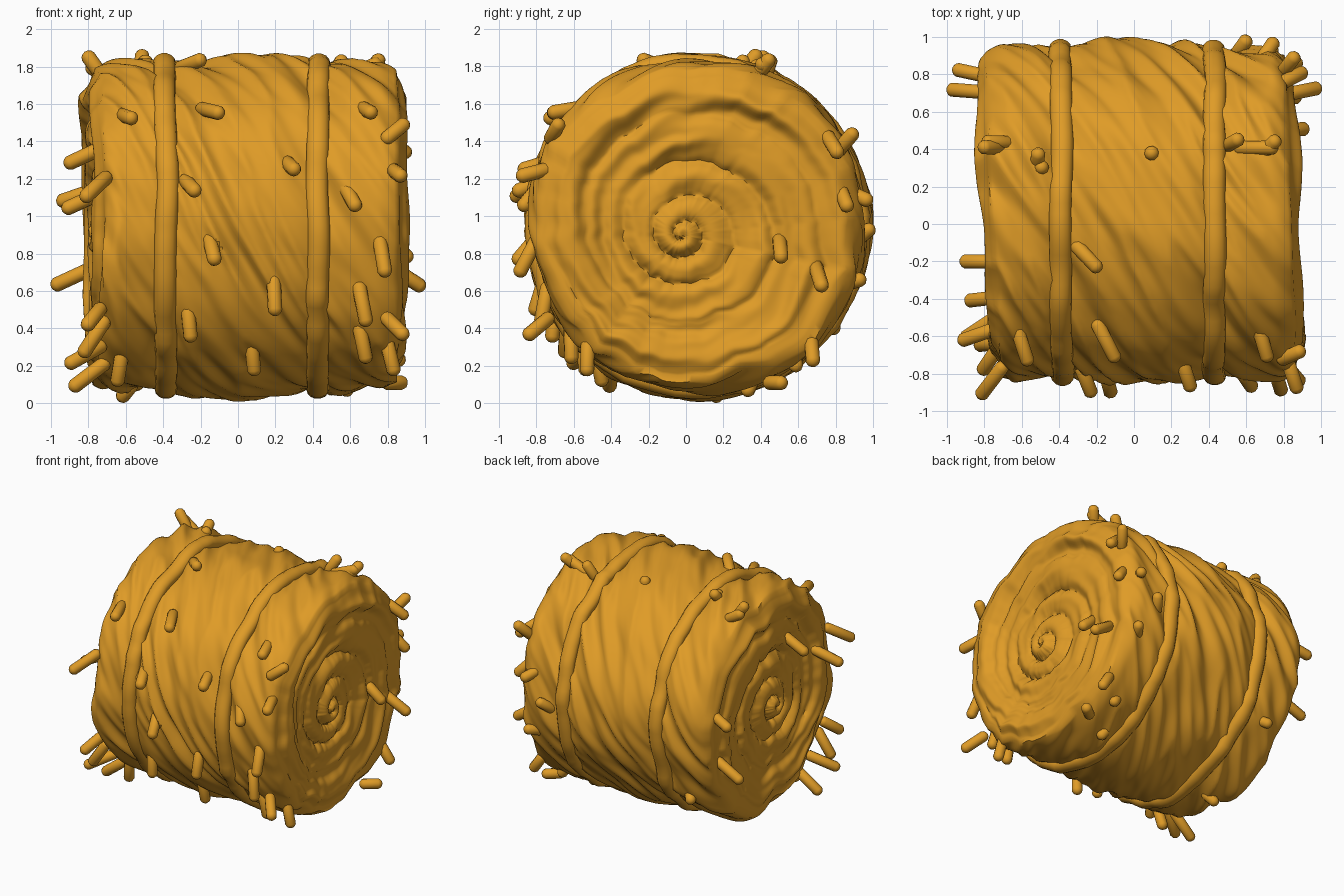
import bpy, bmesh, math, random
from math import sin, cos, pi, radians
from mathutils import Vector, noise

cube = bpy.data.objects.get("Cube")
if cube:
    bpy.data.objects.remove(cube, do_unlink=True)

CY, CZ, R = 0.055, 0.95, 0.905     # bale axis and radius
LEFT_END, RIGHT_END = -0.81, 0.88
STRAPS = (-0.39, 0.43)

straw = bpy.data.materials.new("golden straw")
COLOUR = (0.74, 0.33, 0.02, 1)
straw.diffuse_color = COLOUR
straw.use_nodes = True
straw.node_tree.nodes["Principled BSDF"].inputs["Base Color"].default_value = COLOUR


def finish(name, bm, angle):
    bmesh.ops.recalc_face_normals(bm, faces=bm.faces[:])
    mesh = bpy.data.meshes.new(name)
    bm.to_mesh(mesh)
    bm.free()
    mesh.materials.append(straw)
    obj = bpy.data.objects.new(name, mesh)
    bpy.context.collection.objects.link(obj)
    bpy.ops.object.select_all(action="DESELECT")
    obj.select_set(True)
    bpy.context.view_layer.objects.active = obj
    bpy.ops.object.shade_smooth_by_angle(angle=radians(angle))


def around(x, a, r, shift=0):
    """Point round the bale axis; angle runs from the top towards the front."""
    return Vector((x, CY - 0.08 * shift - r * sin(a), CZ - 0.05 * shift + r * cos(a)))


def fold(x, a, twist, freq, stretch, seed):
    """Noise drawn out along helical lines, periodic in the angle."""
    t = a - twist * x
    return noise.noise(Vector((freq * cos(t), freq * sin(t) + seed, stretch * x)))


def barrel_radius(x, a):
    r = R - 0.014 + 0.02 * math.exp(-((x - 0.04) / 0.2) ** 2)
    r += 0.03 * fold(x, a, 0.3, 1.6, 2, 3)
    r += 0.045 * (0.4 - 2 * abs(fold(x, a, 1.9, 3, 2, 9)))
    r += 0.02 * fold(x, a, 1.4, 5, 3.5, 20)
    r += 0.012 * fold(x, a, 1.6, 9, 6, 31)
    for s in STRAPS:                # grooves pressed in beside the straps
        r -= 0.025 * math.exp(-((x - s) / 0.08) ** 2)
    return r


def cap_height(r, a):
    """Dished end with rolled spiral ridges and a raised core."""
    spot = Vector((1.8 * r * cos(a), 1.8 * r * sin(a), 5))
    wobble = noise.noise(spot)
    phase = 2 * pi * (r / 0.075) ** 0.63 + a + 2.5 * wobble * min(1, 2 * r)
    ridge = abs(sin(phase / 2)) ** 0.7 - 0.7
    strength = 0.075 * min(1, r / 0.04) * (0.85 + 0.9 * noise.noise(spot * 1.5))
    strength *= 1 - 0.55 * min(1, r / 0.7)
    # Loose straw streaks that slope inward across the outer part
    t = a + 4 * r
    streak = noise.noise(Vector((1.5 * cos(t), 1.5 * sin(t), 9 * r))) * min(1, r / 0.5) ** 2
    dish = -0.065 * max(0, 1 - (r / 0.8) ** 2) + 0.05 * max(0, 1 - r / 0.25)
    return strength * ridge + dish + 0.02 * wobble + 0.045 * streak


def slant(x, a, r):
    """Ends lean: the right end in at the front, the left end in at the back."""
    lean = sin(a) * r / R
    if x < 0:
        return (0.05 * lean + 0.02 * abs(lean)) * (x / LEFT_END) ** 2
    return (0.03 * lean - 0.01 * abs(lean)) * (x / RIGHT_END) ** 2


# Rolled bale: one skin running cap, rim, barrel, rim, cap
ANGLES, CAP, BARREL, RIM = 200, 64, 90, 0.06


def skin(row, a):
    if row < CAP or row >= CAP + BARREL:
        side = -1 if row < CAP else 1
        step = row + 1 if side < 0 else 2 * CAP + BARREL - row
        k = step / (CAP + 1)
        end = LEFT_END if side < 0 else RIGHT_END
        edge = barrel_radius(end - side * RIM, a) - 0.065
        lift = cap_height(k * 0.9, a) * min(1, (1 - k) * 6 + 0.3)
        round_off = 0.035 * (max(0, k - 0.85) / 0.15) ** 2
        x = end + side * (lift - round_off) + slant(end, a, k * edge)
        return around(x, a, k * edge, 1 - k)
    k = (row - CAP) / (BARREL - 1)
    x = LEFT_END + 0.045 + k * (RIGHT_END - LEFT_END - 0.09)
    near = min(x - LEFT_END, RIGHT_END - x)
    drop = 0.09 * max(0, 1 - near / 0.15) ** 2
    ragged = 0.03 * noise.noise(Vector((2 * cos(a), 2 * sin(a), x))) * (2 * k - 1)
    return around(x + ragged + slant(x, a, R), a, barrel_radius(x, a) - drop)


def ring_faces(bm, rings, closed):
    count = len(rings)
    for i in range(count if closed else count - 1):
        lower, upper = rings[i], rings[(i + 1) % count]
        n = len(lower)
        for j in range(n):
            k = (j + 1) % n
            bm.faces.new((lower[j], lower[k], upper[k], upper[j]))


bm = bmesh.new()
turns = [2 * pi * j / ANGLES for j in range(ANGLES)]
rings = [[bm.verts.new(skin(i, a)) for a in turns] for i in range(2 * CAP + BARREL)]
ring_faces(bm, rings, False)
for ring in (rings[0], rings[-1]):
    middle = sum((v.co for v in ring), Vector()) / ANGLES
    tip = bm.verts.new(middle)
    for j in range(ANGLES):
        bm.faces.new((ring[j], ring[(j + 1) % ANGLES], tip))
finish("bale_body", bm, 60)

# Two binding straps, following the skin beneath them
for name, sx in zip(("right_strap", "left_strap"), STRAPS):
    bm = bmesh.new()
    rings = []
    for a in turns[::2]:
        x = sx + 0.02 * noise.noise(Vector((2 * cos(a), 2 * sin(a), sx * 9)))
        r = 0.6 * barrel_radius(sx, a) + 0.4 * (R - 0.03)
        ring = []
        for j in range(14):
            m = 2 * pi * j / 14
            ring.append(bm.verts.new(around(x + 0.06 * cos(m), a, r + 0.05 * sin(m))))
        rings.append(ring)
    ring_faces(bm, rings, True)
    finish(name, bm, 60)


# Loose stalks
def stalk(bm, base, tip, thick=0.04):
    axis = tip - base
    made = bmesh.ops.create_uvsphere(bm, u_segments=10, v_segments=7, radius=thick)["verts"]
    turn = axis.to_track_quat("Z", "Y")
    for v in made:
        if v.co.z > 0:
            v.co.z += axis.length - thick
        v.co = base + turn @ v.co


bm = bmesh.new()
# On the barrel: x, degrees from the top, lean along x, lean in degrees
RAISED = (
    (-.62, 47, .06, 8), (-.19, 44, .1, 9), (-.28, 74, .06, 6), (.26, 67, .05, 6),
    (.66, 43, .06, 10), (.83, 70, .05, 5), (-.15, 95, .03, 7),
    (.19, 110, .01, 9), (.76, 96, .03, 10), (-.27, 120, .02, 9), (.07, 135, .02, 9),
    (.65, 113, .04, 10), (.65, 129, .04, 9), (-.72, 127, -.12, 8), (-.62, 142, -.03, 8),
    (-.72, 149, -.18, 3), (-.71, 73, -.12, 9), (.5, -25, .07, 1),
    (.69, -22, .08, -2), (-.52, -17, .01, -3), (-.72, -24, -.1, 3), (.8, -62, .07, 3),
    (.8, 138, .04, 6))
FLAT = ((-.3, 12, .12, 7), (.57, -24, .2, 2), (-.68, -26, -.13, 2), (.1, -22, -.01, 2),
        (-.5, -17, .01, 2), (.57, 76, .07, 9))
for group, lift in ((RAISED, 0.09), (FLAT, 0.04)):
    for x, a, dx, da in group:
        stalk(bm, around(x, radians(a), R - 0.04),
              around(x + dx, radians(a + da), R + lift))

# On the ends: x of the tip, then y and z of the base, then lean in y and z
END_STALKS = (
    (-1, .7, .74, .02, -.12), (-.97, .78, 1.15, .05, -.08), (-.93, -.2, 1.36, 0, -.09),
    (-.94, -.56, 1.12, -.07, -.09), (-.92, -.5, .3, -.12, -.1), (-.82, -.68, .5, -.12, -.1),
    (1, .69, .74, .04, -.13), (.93, .5, .87, .01, -.11), (.92, .76, 1.42, .06, -.1),
    (.89, .83, 1.13, .04, -.1), (.91, -.72, 1.42, .05, .09), (.9, .45, .11, .08, 0),
    (.9, -.74, .45, -.12, -.1), (.88, .67, .32, .01, -.12))
for x, y, z, dy, dz in END_STALKS:
    base_x = 0.8 if x > 0 else -0.74
    stalk(bm, Vector((base_x, y, z)), Vector((x, y + dy, z + dz)))

# A scatter over the back and underside
random.seed(4)
for i in range(7):
    x = random.choice((-1, 1)) * random.uniform(0.5, 0.75)
    a = radians(185 + i * 16)
    stalk(bm, around(x, a, R - 0.04),
          around(x + math.copysign(0.06, x), a + random.uniform(-.1, .1), R + 0.04))
finish("loose_stalks", bm, 60)
